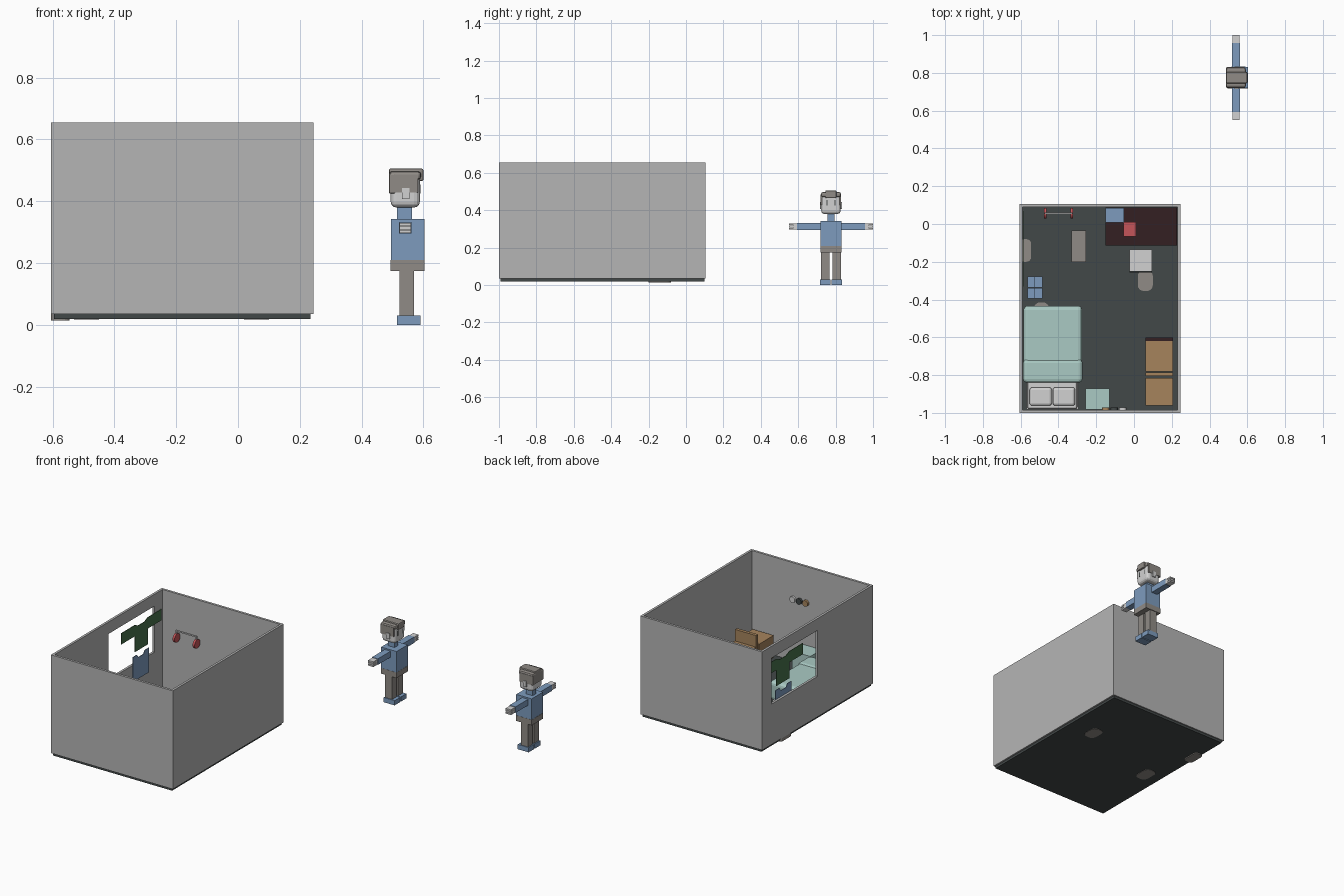
import bpy, bmesh, math
from mathutils import Matrix, Vector

if "Cube" in bpy.data.objects:
    bpy.data.objects.remove(bpy.data.objects["Cube"])

COL = {
    "wall_grey": (0.46, 0.46, 0.46), "floor_charcoal": (0.055, 0.065, 0.065),
    "mint": (0.40, 0.59, 0.55), "tan_wood": (0.38, 0.23, 0.107),
    "dark_maroon": (0.034, 0.014, 0.016), "soft_blue": (0.205, 0.33, 0.515),
    "red": (0.56, 0.09, 0.10), "green": (0.065, 0.17, 0.07),
    "warm_grey": (0.28, 0.26, 0.24), "pale_grey": (0.64, 0.64, 0.64),
}
MAT = {}
for n, c in COL.items():
    MAT[n] = bpy.data.materials.new(n)
    MAT[n].diffuse_color = (*c, 1)


def finish(name, bm, mat):
    bmesh.ops.recalc_face_normals(bm, faces=bm.faces[:])
    me = bpy.data.meshes.new(name)
    bm.to_mesh(me)
    bm.free()
    ob = bpy.data.objects.new(name, me)
    bpy.context.collection.objects.link(ob)
    me.materials.append(MAT[mat])
    return ob


def box(name, mat, x0, x1, y0, y1, z0, z1, bevel=0, seg=2):
    bm = bmesh.new()
    m = Matrix.Translation(((x0 + x1) / 2, (y0 + y1) / 2, (z0 + z1) / 2)) @ Matrix.Diagonal((x1 - x0, y1 - y0, z1 - z0, 1))
    bmesh.ops.create_cube(bm, size=1, matrix=m)
    if bevel:
        bmesh.ops.bevel(bm, geom=bm.edges[:], offset=bevel, segments=seg, affect='EDGES', profile=0.5)
    return finish(name, bm, mat)


def disc(name, mat, loc, r, depth, axis, n=20):
    bm = bmesh.new()
    rot = Vector((0, 0, 1)).rotation_difference(Vector(axis)).to_matrix().to_4x4()
    bmesh.ops.create_cone(bm, cap_ends=True, segments=n, radius1=r, radius2=r, depth=depth,
                          matrix=Matrix.Translation(loc) @ rot)
    return finish(name, bm, mat)


def plate(name, mat, pts, origin, thick):
    """Extrude a (y, z) outline along x."""
    bm = bmesh.new()
    f = bm.faces.new([bm.verts.new((origin[0], origin[1] + a, origin[2] + b)) for a, b in pts])
    r = bmesh.ops.extrude_face_region(bm, geom=[f])
    bmesh.ops.translate(bm, vec=(thick, 0, 0), verts=[v for v in r['geom'] if isinstance(v, bmesh.types.BMVert)])
    return finish(name, bm, mat)


def mat_pad(name, cx, cy, sx, sy, z0, z1):
    """Floor pad with rounded corners."""
    bm = bmesh.new()
    bmesh.ops.create_cube(bm, size=1, matrix=Matrix.Translation((cx, cy, (z0 + z1) / 2)) @ Matrix.Diagonal((sx, sy, z1 - z0, 1)))
    ed = [e for e in bm.edges if abs(e.verts[0].co.z - e.verts[1].co.z) > 1e-4]
    bmesh.ops.bevel(bm, geom=ed, offset=min(sx, sy) * 0.4, segments=4, affect='EDGES', profile=0.5)
    return finish(name, bm, "warm_grey")


# Room shell: open-topped walls with a window in the left wall
walls = box("room_walls", "wall_grey", -0.605, 0.245, -1, 0.105, 0.035, 0.655)
cuts = [box("cut_inside", "wall_grey", -0.59, 0.23, -0.985, 0.09, -0.1, 0.8),
        box("cut_window", "wall_grey", -0.7, -0.5, -0.447, 0.01, 0.29, 0.58)]
bpy.context.view_layer.objects.active = walls
for c in cuts:
    c.hide_render = True
    md = walls.modifiers.new("cut", 'BOOLEAN')
    md.operation, md.object, md.solver = 'DIFFERENCE', c, 'EXACT'
    bpy.ops.object.modifier_apply(modifier=md.name)
    bpy.data.objects.remove(c)
box("floor", "floor_charcoal", -0.595, 0.235, -0.993, 0.098, 0.02, 0.037)

# Floor pads, some showing beneath the floor
mat_pad("pad_desk", 0.06, -0.30, 0.08, 0.11, 0.018, 0.042)
mat_pad("pad_bedside", -0.49, -0.475, 0.08, 0.12, 0.018, 0.042)
mat_pad("pad_window", -0.575, -0.14, 0.06, 0.12, 0.014, 0.042)
box("folded_cloth", "warm_grey", -0.33, -0.253, -0.2, -0.035, 0.037, 0.055)

# Bed
box("bed_base", "pale_grey", -0.57, -0.295, -0.983, -0.44, 0.037, 0.13)
box("bed_cover", "mint", -0.585, -0.275, -0.84, -0.433, 0.06, 0.18, 0.022, 3)
box("bed_cover_fold", "mint", -0.587, -0.273, -0.84, -0.715, 0.10, 0.186, 0.02, 3)
box("mattress", "pale_grey", -0.565, -0.3, -0.98, -0.8, 0.1, 0.16, 0.012)
for i in range(2):
    x = -0.553 + i * 0.123
    box("pillow", "pale_grey", x, x + 0.118, -0.962, -0.865, 0.15, 0.19, 0.014, 3)
box("nightstand", "mint", -0.257, -0.13, -0.983, -0.872, 0.037, 0.16)

# Wooden cabinet and chest
box("cabinet", "tan_wood", 0.06, 0.207, -0.78, -0.605, 0.037, 0.17)
box("cabinet_back", "tan_wood", 0.06, 0.207, -0.805, -0.785, 0.037, 0.24)
box("cabinet_front_trim", "dark_maroon", 0.06, 0.207, -0.62, -0.602, 0.06, 0.173)
box("chest", "tan_wood", 0.06, 0.207, -0.96, -0.815, 0.037, 0.175)

# Desk with books
box("desk_top", "dark_maroon", -0.15, 0.228, -0.115, 0.088, 0.175, 0.19)
for x in (-0.15, 0.213):
    box("desk_side", "dark_maroon", x, x + 0.015, -0.11, 0.085, 0.037, 0.175)
box("blue_book", "soft_blue", -0.15, -0.053, 0.008, 0.085, 0.19, 0.205)
box("red_book", "red", -0.055, 0.01, -0.065, 0.01, 0.19, 0.205)

# Chair
box("chair_seat", "pale_grey", -0.025, 0.095, -0.25, -0.135, 0.11, 0.125)
box("chair_back", "floor_charcoal", -0.025, 0.095, -0.258, -0.25, 0.11, 0.22)
for x in (-0.022, 0.08):
    for y in (-0.248, -0.15):
        box("chair_leg", "floor_charcoal", x, x + 0.012, y, y + 0.012, 0.037, 0.11)

# Pair of shoes on the floor
for y in (-0.395, -0.335):
    box("spare_shoe", "soft_blue", -0.565, -0.485, y, y + 0.056, 0.037, 0.065)
    box("spare_shoe_heel", "soft_blue", -0.565, -0.525, y, y + 0.056, 0.065, 0.075)

# Shirt and shorts hung at the window
half = [(0.03, 0.0), (0.065, 0.015), (0.2, 0.015), (0.2, -0.055), (0.065, -0.055), (0.065, -0.155)]
plate("hanging_shirt", "green", half + [(-a, b) for a, b in reversed(half)], (-0.586, -0.13, 0.525), 0.003)
half = [(0.025, -0.02), (0.04, 0), (0.08, 0), (0.08, -0.155)]
plate("hanging_shorts", "soft_blue", half + [(-a, b) for a, b in reversed(half)], (-0.586, -0.135, 0.345), 0.003)

# Headphones on the back wall
for x in (-0.47, -0.33):
    disc("headphone_cup", "red", (x, 0.057, 0.395), 0.028, 0.014, (1, 0, 0))
    box("headphone_stem", "pale_grey", x - 0.004, x + 0.004, 0.053, 0.061, 0.395, 0.44)
box("headphone_band", "pale_grey", -0.474, -0.326, 0.053, 0.061, 0.436, 0.444)

# Three round ornaments on the front wall
for x, m in ((-0.06, "pale_grey"), (-0.105, "floor_charcoal"), (-0.15, "tan_wood")):
    disc("wall_ornament", m, (x, -0.978, 0.427), 0.019, 0.014, (0, 1, 0))

# Standing figure, facing +x, arms out along y
YC = 0.775
box("torso", "soft_blue", 0.495, 0.603, YC - 0.056, YC + 0.056, 0.208, 0.342)
box("hips", "warm_grey", 0.494, 0.604, YC - 0.057, YC + 0.057, 0.175, 0.21)
box("neck", "soft_blue", 0.515, 0.563, YC - 0.018, YC + 0.018, 0.34, 0.385)
box("head", "pale_grey", 0.494, 0.588, YC - 0.052, YC + 0.052, 0.38, 0.485, 0.018, 3)
box("hair_top", "warm_grey", 0.488, 0.6, YC - 0.03, YC + 0.03, 0.465, 0.506, 0.006)
box("hair_cap", "warm_grey", 0.488, 0.592, YC - 0.053, YC + 0.053, 0.47, 0.497, 0.01)
box("hair_back", "warm_grey", 0.488, 0.51, YC - 0.054, YC + 0.054, 0.425, 0.49, 0.005)
for s in (-1, 1):
    def side(name, mat, x0, x1, a, b, z0, z1):
        lo, hi = sorted((YC + s * a, YC + s * b))
        return box(name, mat, x0, x1, lo, hi, z0, z1)
    side("hair_side", "warm_grey", 0.491, 0.582, 0.045, 0.055, 0.428, 0.485)
    side("ear", "pale_grey", 0.531, 0.555, 0.05, 0.059, 0.407, 0.443)
    side("eye", "floor_charcoal", 0.585, 0.59, 0.018, 0.024, 0.425, 0.455)
    side("arm", "soft_blue", 0.52, 0.561, 0.05, 0.182, 0.295, 0.333)
    side("palm", "pale_grey", 0.522, 0.559, 0.18, 0.2, 0.297, 0.33)
    for z in (0.297, 0.309, 0.321):
        side("finger", "pale_grey", 0.522, 0.559, 0.198, 0.225, z, z + 0.009)
    side("leg", "warm_grey", 0.522, 0.57, 0.007, 0.053, 0.028, 0.18)
    side("foot", "soft_blue", 0.515, 0.591, 0.003, 0.058, 0.0, 0.03)

for m in bpy.data.materials:
    if m.users and not m.is_grease_pencil:
        m.use_nodes = True
        m.node_tree.nodes["Principled BSDF"].inputs["Base Color"].default_value = m.diffuse_color
